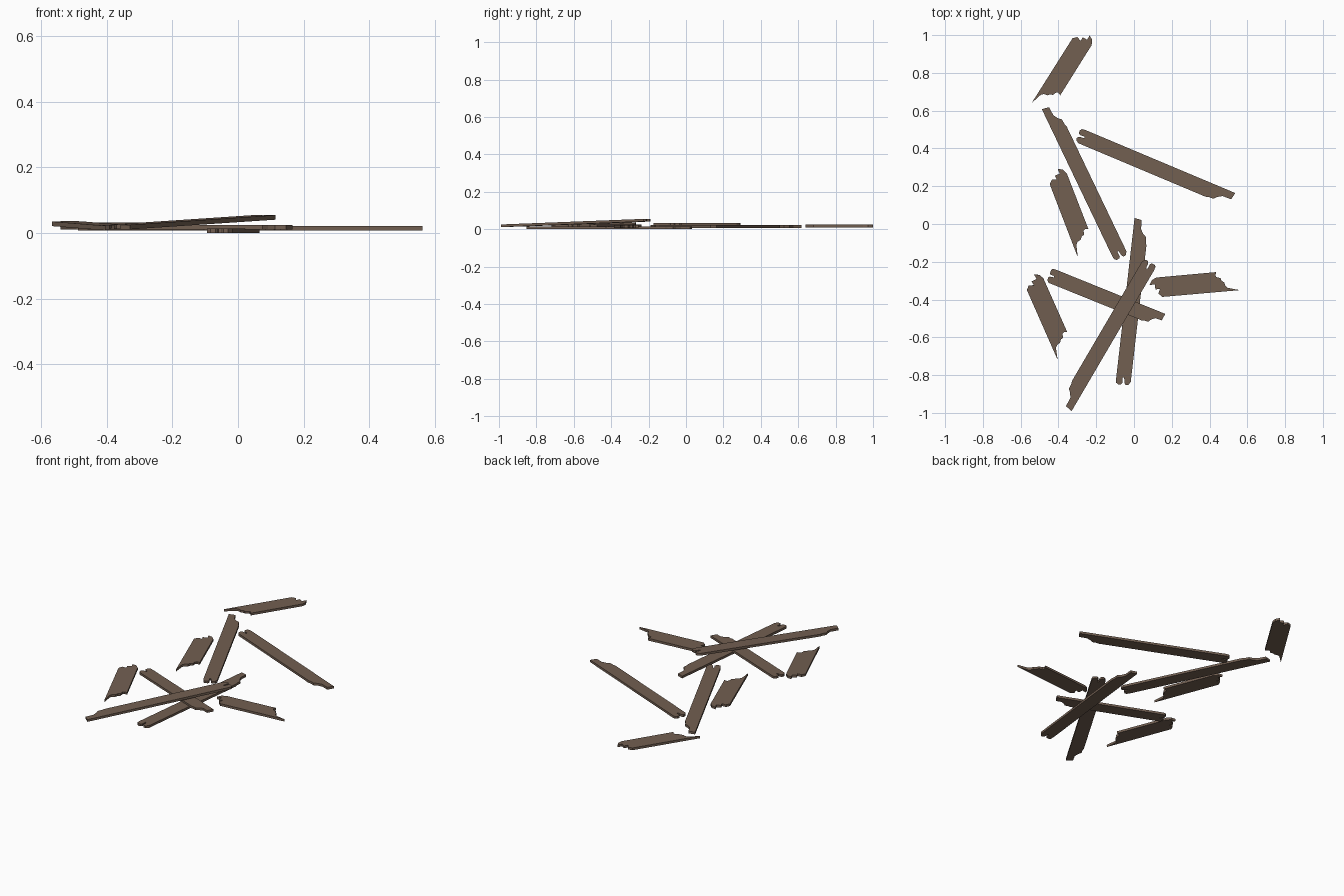
import bpy, bmesh
from mathutils import Vector, Matrix

if "Cube" in bpy.data.objects:
    bpy.data.objects.remove(bpy.data.objects["Cube"])

THICK = 0.014
wood = bpy.data.materials.new("weathered_brown_wood")
wood.diffuse_color = (0.168, 0.115, 0.083, 1)
wood.use_nodes = True
wood.node_tree.nodes["Principled BSDF"].inputs["Base Color"].default_value = wood.diffuse_color

# Long plank outline: split end at u=0, stepped broken tip at u=1, straight left edge v=0
PLANK = [(0.03, 0), (0.008, -0.003), (0, -0.014), (0.002, -0.029), (0.012, -0.036),
         (0.042, -0.034), (0.044, -0.042), (0.012, -0.046), (0.001, -0.054),
         (0.003, -0.068), (0.022, -0.079), (0.845, -0.079), (0.862, -0.074),
         (0.893, -0.073), (0.91, -0.056), (0.937, -0.041), (0.992, -0.039), (1, 0)]

# Short shard outline: jagged end at u=0, sharp splinter tip at u=1 on the edge v=0
SHARD = [(0, 0), (1, 0), (0.9, 0.011), (0.842, 0.018), (0.815, 0.03), (0.805, 0.048),
         (0.77, 0.06), (0.765, 0.072), (0.71, 0.08), (0.7, 0.09), (0.715, 0.106),
         (-0.055, 0.105), (-0.116, 0.093), (-0.15, 0.068), (-0.082, 0.07),
         (-0.08, 0.042), (-0.022, 0.044), (-0.046, 0.019)]


def board(name, outline, start, end):
    """Extrude the outline and lay its straight edge from start to end (mid-thickness)."""
    a, b = Vector(start), Vector(end)
    length = (b - a).length
    bm = bmesh.new()
    face = bm.faces.new([bm.verts.new((u * length, v, -THICK / 2)) for u, v in outline])
    ext = bmesh.ops.extrude_face_region(bm, geom=[face])
    top = [g for g in ext["geom"] if isinstance(g, bmesh.types.BMVert)]
    bmesh.ops.translate(bm, vec=(0, 0, THICK), verts=top)
    bmesh.ops.recalc_face_normals(bm, faces=bm.faces)
    x = (b - a).normalized()
    y = Vector((0, 0, 1)).cross(x).normalized()
    z = x.cross(y)
    rot = Matrix((x, y, z)).transposed().to_4x4()
    bm.transform(Matrix.Translation(a) @ rot)
    me = bpy.data.meshes.new(name)
    bm.to_mesh(me)
    bm.free()
    me.materials.append(wood)
    bpy.context.collection.objects.link(bpy.data.objects.new(name, me))


# Long planks
board("plank_back_right", PLANK, (-0.282, 0.508, 0.014), (0.536, 0.164, 0.014))
board("plank_back_left", PLANK, (-0.103, -0.196, 0.014), (-0.488, 0.608, 0.014))
board("plank_pile_bottom", PLANK, (-0.098, -0.847, 0.007), (0.003, 0.032, 0.007))
board("plank_pile_middle", PLANK, (-0.435, -0.233, 0.018), (0.166, -0.476, 0.018))
board("plank_pile_top", PLANK, (0.12, -0.222, 0.048), (-0.33, -0.99, 0.018))

# Short shards
board("shard_back", SHARD, (-0.325, 0.984, 0.017), (-0.542, 0.64, 0.017))
board("shard_left", SHARD, (-0.446, 0.21, 0.025), (-0.298, -0.175, 0.025))
board("shard_front_left", SHARD, (-0.567, -0.35, 0.028), (-0.404, -0.72, 0.015))
board("shard_right", SHARD, (0.15, -0.386, 0.014), (0.562, -0.35, 0.014))
